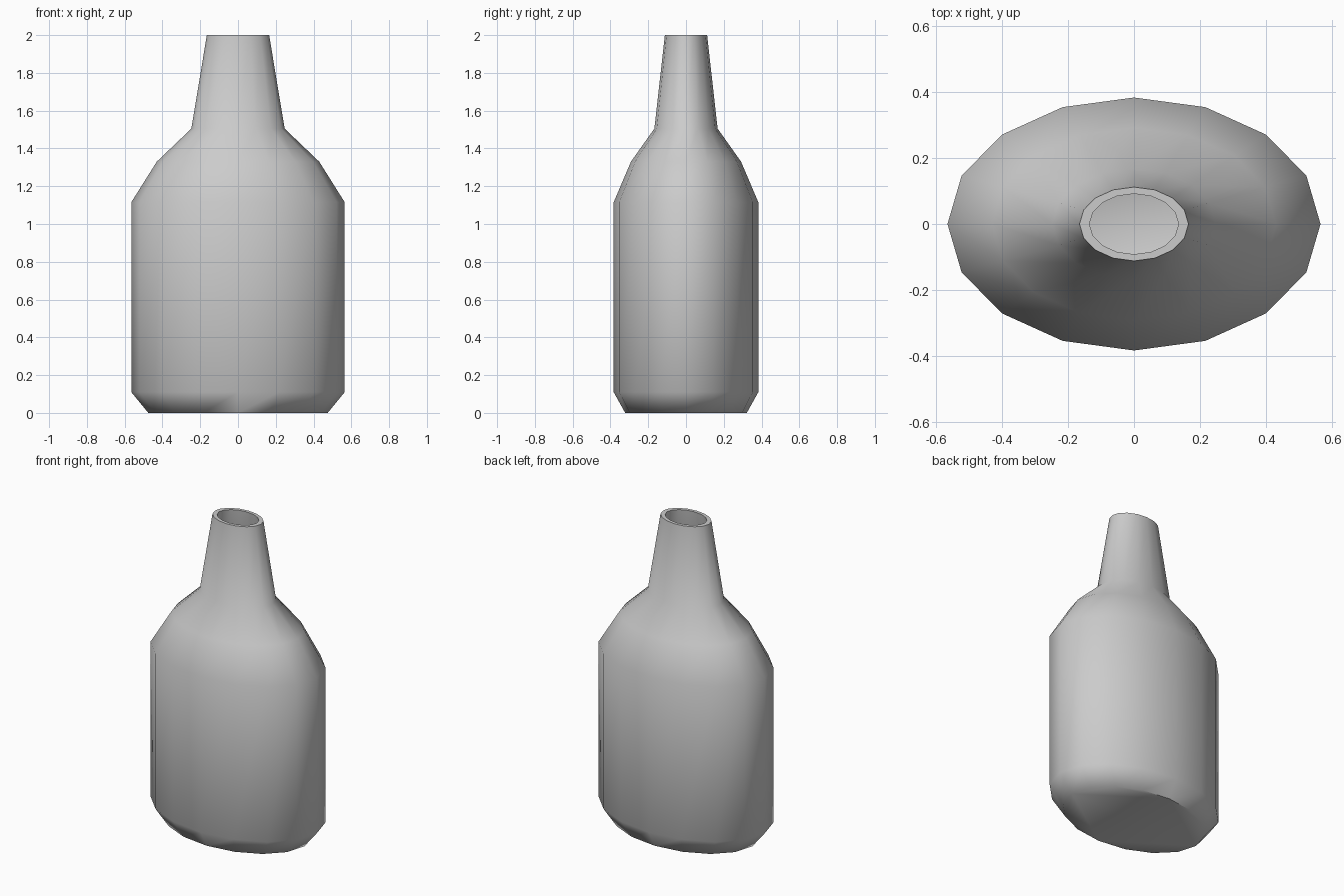
import bpy, bmesh, math

if "Cube" in bpy.data.objects:
    bpy.data.objects.remove(bpy.data.objects["Cube"])

SIDES = 16
DEPTH = 0.678  # oval cross-section: depth relative to width

# Half-width and height: outside from base to lip, then inside back down to the floor
outer = [(0.475, 0.0), (0.565, 0.11), (0.565, 1.115), (0.43, 1.33), (0.247, 1.505), (0.165, 2.0)]
inner = [(0.135, 2.0), (0.215, 1.51), (0.40, 1.31), (0.535, 1.10), (0.535, 0.13), (0.455, 0.03)]

bm = bmesh.new()
rings = []
for r, z in outer + inner:
    ring = []
    for i in range(SIDES):
        a = 2 * math.pi * i / SIDES
        ring.append(bm.verts.new((r * math.cos(a), r * DEPTH * math.sin(a), z)))
    rings.append(ring)

# Walls between neighbouring rings
for low, high in zip(rings, rings[1:]):
    for i in range(SIDES):
        j = (i + 1) % SIDES
        bm.faces.new((low[i], low[j], high[j], high[i]))

# Underside and inside floor
bm.faces.new(rings[0][::-1])
bm.faces.new(rings[-1])

mesh = bpy.data.meshes.new("bottle")
bm.to_mesh(mesh)
bm.free()
bottle = bpy.data.objects.new("bottle", mesh)
bpy.context.collection.objects.link(bottle)

# Smooth body with a crisp lip
bpy.context.view_layer.objects.active = bottle
bottle.select_set(True)
bpy.ops.object.shade_smooth_by_angle(angle=math.radians(60))
